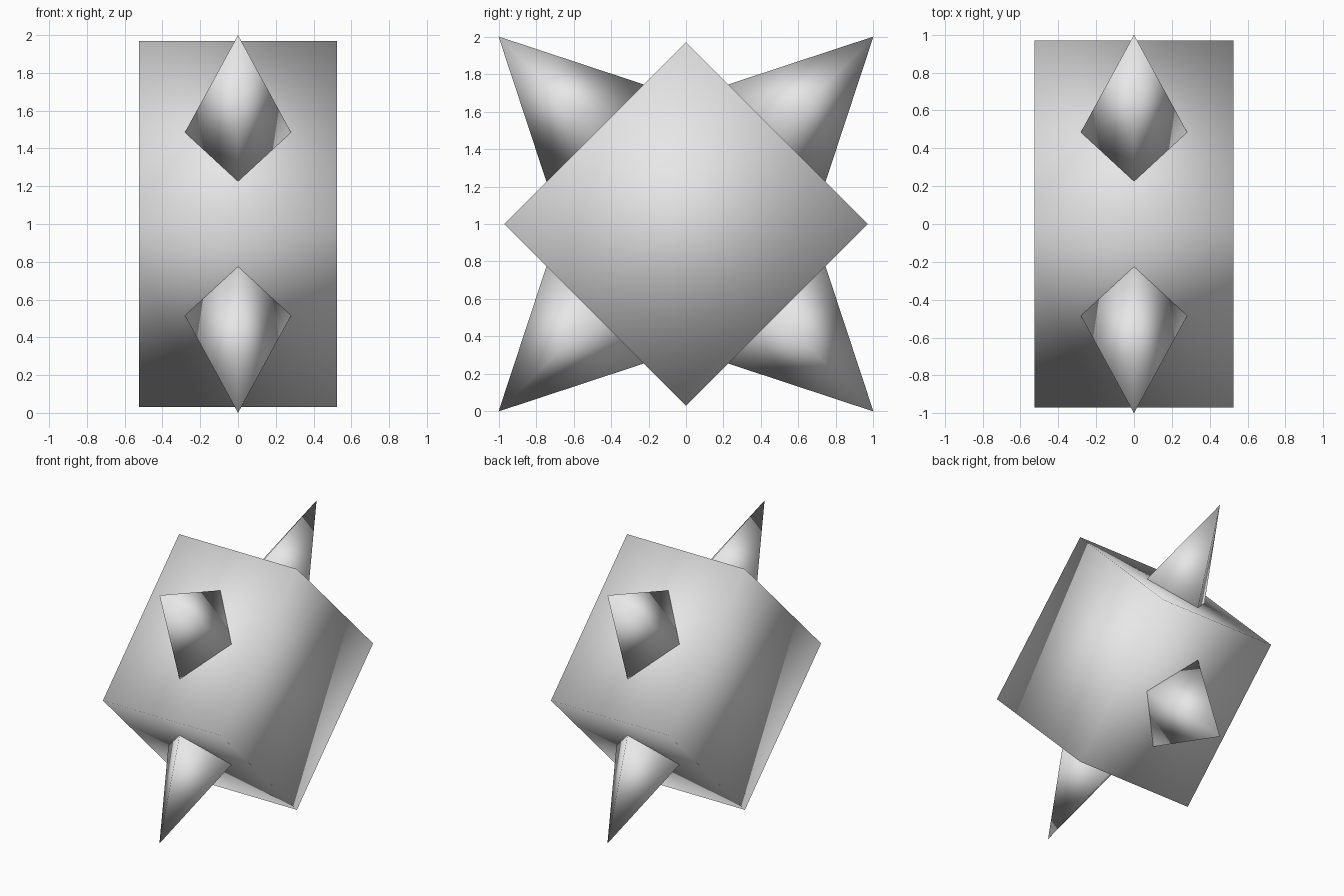
import bpy, bmesh, math
from mathutils import Matrix

# Remove the default object
cube = bpy.data.objects.get("Cube")
if cube:
    bpy.data.objects.remove(cube, do_unlink=True)

# Single grey material
GREY = (0.8, 0.8, 0.8, 1.0)
grey = bpy.data.materials.new("light_grey")
grey.use_nodes = True
grey.diffuse_color = GREY
for node in grey.node_tree.nodes:
    if node.type == 'BSDF_PRINCIPLED':
        node.inputs["Base Color"].default_value = GREY

CENTRE = Matrix.Translation((0, 0, 1))
X_SQUASH = 0.766            # the whole body is narrower along x
SIDE = 0.97 * math.sqrt(2)  # edge of the square cross-section
TIP = math.sqrt(2)          # distance of a spike tip from the centre
BASE = 0.60                 # spike base, sunk just inside the body
SLOPE = 0.504               # spike half-width per unit of length


def add_part(name, bm):
    """Turn a bmesh into a smooth grey object."""
    bmesh.ops.recalc_face_normals(bm, faces=bm.faces)
    for f in bm.faces:
        f.smooth = True
    mesh = bpy.data.meshes.new(name)
    bm.to_mesh(mesh)
    bm.free()
    mesh.materials.append(grey)
    obj = bpy.data.objects.new(name, mesh)
    bpy.context.scene.collection.objects.link(obj)
    return obj


def tilt(degrees):
    return CENTRE @ Matrix.Rotation(math.radians(degrees), 4, 'X')


# Body: a block standing on its edge
bm = bmesh.new()
bmesh.ops.create_cube(bm, size=1.0)
bm.transform(tilt(45) @ Matrix.Diagonal((1.05, SIDE, SIDE, 1)))
add_part("body", bm)

# Spikes: one four-sided cone on each slanted face
names = ("upper_front", "lower_front", "lower_back", "upper_back")
for i, name in enumerate(names):
    bm = bmesh.new()
    length = TIP - BASE
    bmesh.ops.create_cone(bm, cap_ends=True, segments=4, radius1=SLOPE * length,
                          radius2=0, depth=length)
    bmesh.ops.remove_doubles(bm, verts=bm.verts, dist=1e-4)
    squash = Matrix.Diagonal((X_SQUASH, 1, 1, 1))
    lift = Matrix.Translation((0, 0, BASE + length / 2))
    bm.transform(tilt(45 + 90 * i) @ squash @ lift)
    add_part(name + "_spike", bm)
